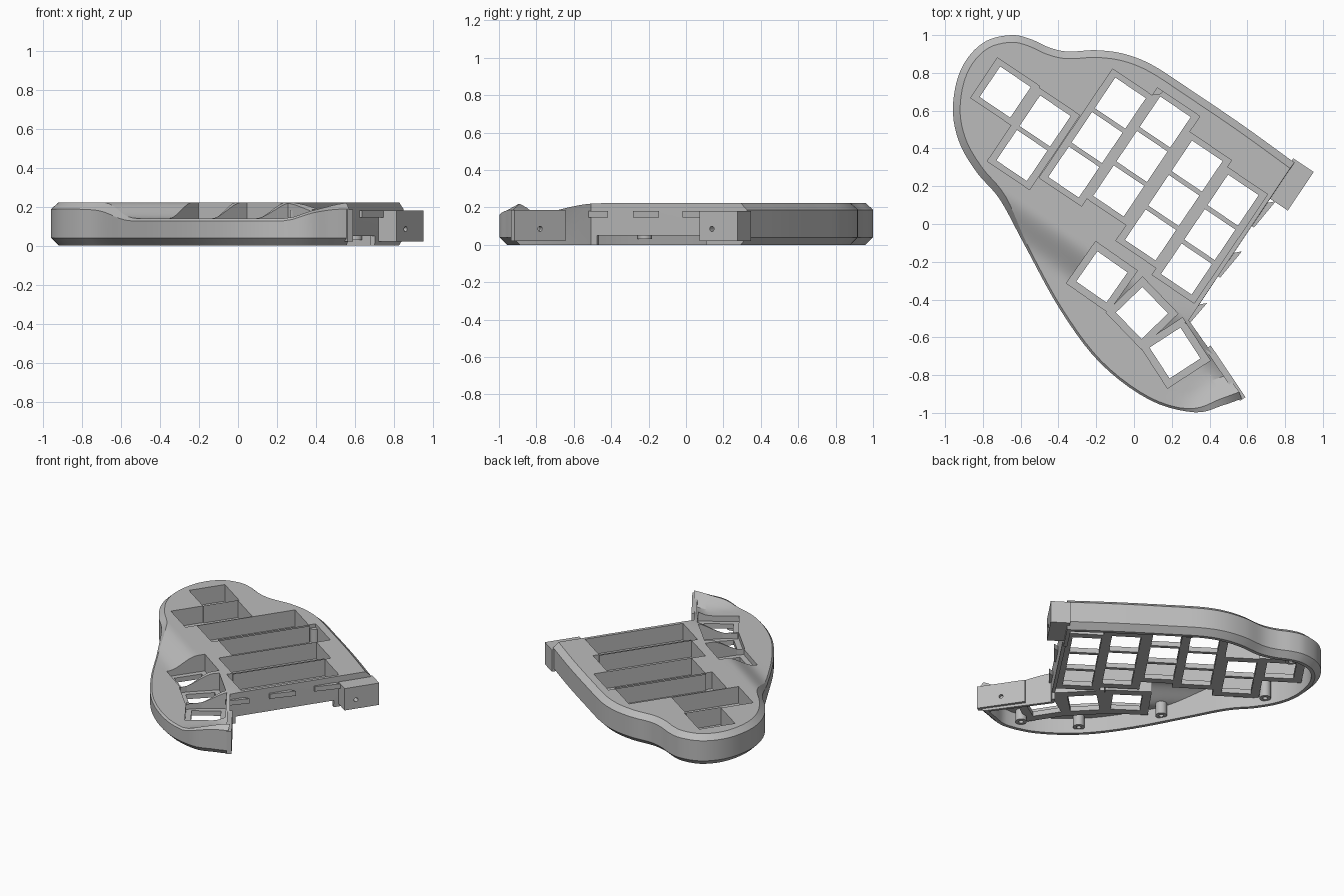
import bpy, bmesh, math
from mathutils import Vector, Matrix

if "Cube" in bpy.data.objects:
    bpy.data.objects.remove(bpy.data.objects["Cube"])

grey = bpy.data.materials.new("case grey")
grey.use_nodes = True
grey.diffuse_color = (0.5, 0.5, 0.5, 1)
grey.node_tree.nodes["Principled BSDF"].inputs["Base Color"].default_value = (0.5, 0.5, 0.5, 1)

# Key grid axes: U runs across the columns, V runs up a column
TILT = math.radians(-34)
U = Vector((math.cos(TILT), math.sin(TILT)))
V = Vector((-U.y, U.x))
EDGE, HIGH, LOW, PLATE = 0.525, 0.222, 0.14, 0.10


def uv(u, v):
    return U * u + V * v


def smooth(t):
    t = min(1, max(0, t))
    return t * t * (3 - 2 * t)


def rise(p):
    """0 in the thumb dip, 1 on the main deck."""
    return max(smooth((V.dot(p) + 0.45) / 0.21), smooth((0.7 * p.x - 0.71 * p.y - 0.86) / 0.18))


def deck(p):
    return LOW + (HIGH - LOW) * rise(p)


def make(name, bm):
    bmesh.ops.recalc_face_normals(bm, faces=bm.faces)
    mesh = bpy.data.meshes.new(name)
    bm.to_mesh(mesh)
    bm.free()
    mesh.materials.append(grey)
    ob = bpy.data.objects.new(name, mesh)
    bpy.context.collection.objects.link(ob)
    return ob


def add_box(bm, centre, size, z0, z1, angle):
    mat = (Matrix.Translation((centre.x, centre.y, (z0 + z1) / 2)) @ Matrix.Rotation(angle, 4, "Z")
           @ Matrix.Diagonal((size[0], size[1], z1 - z0, 1)))
    bmesh.ops.create_cube(bm, size=1, matrix=mat)


def boxes(name, items):
    bm = bmesh.new()
    for item in items:
        add_box(bm, *item)
    return make(name, bm)


def boolean(target, cutter, operation="DIFFERENCE"):
    mod = target.modifiers.new("cut", "BOOLEAN")
    mod.object, mod.operation, mod.solver, mod.use_self = cutter, operation, "EXACT", True
    graph = bpy.context.evaluated_depsgraph_get()
    mesh = bpy.data.meshes.new_from_object(target.evaluated_get(graph))
    target.modifiers.clear()
    target.data = mesh
    bpy.data.objects.remove(cutter)


# Outline: a smooth curve round the back, left and front, then two straight edges
ctrl = [(0.849, 0.325), (0.58, 0.52), (0.3, 0.71), (0.1, 0.84), (-0.05, 0.9), (-0.2, 0.92), (-0.35, 0.913),
        (-0.45, 0.935), (-0.55, 0.98), (-0.65, 1.0), (-0.78, 0.97), (-0.88, 0.88), (-0.94, 0.75),
        (-0.958, 0.58), (-0.92, 0.42), (-0.83, 0.27), (-0.71, 0.13), (-0.58, -0.11), (-0.39, -0.455),
        (-0.18, -0.735), (0.08, -0.93), (0.32, -0.997), (0.47, -0.96), (0.57, -0.925)]
ctrl = [Vector(c) for c in ctrl]
curve = []
for i in range(len(ctrl) - 1):
    a, b, c, d = ctrl[max(i - 1, 0)], ctrl[i], ctrl[i + 1], ctrl[min(i + 2, len(ctrl) - 1)]
    for k in range(5):
        t = k / 5
        curve.append(0.5 * (2 * b + (c - a) * t + (2 * a - 5 * b + 4 * c - d) * t * t
                            + (3 * b - a - 3 * c + d) * t ** 3))
curve.append(ctrl[-1])
notch = uv(EDGE, -0.26)
SIDE = (curve[-1] - notch).normalized()
SIDE_OUT = Vector((-SIDE.y, SIDE.x))
SPINE = Vector((-0.3, 0.05))


def loop(curve_inset, side_inset):
    """Outline moved inwards; curve_inset is a function of the point."""
    pts = []
    last = len(curve) - 1
    for i, p in enumerate(curve):
        tan = (curve[min(i + 1, last)] - curve[max(i - 1, 0)]).normalized()
        q = p - Vector((tan.y, -tan.x)) * -curve_inset(p) * -1
        if i == 0:
            q -= U * side_inset
        if i == last:
            q -= SIDE_OUT * side_inset
        pts.append(q)
    corner = notch - (U + SIDE_OUT).normalized() * side_inset
    end, start = pts[-1], pts[0]
    pts += [end.lerp(corner, k / 10) for k in range(1, 10)]
    pts += [corner.lerp(start, k / 14) for k in range(14)]
    return pts


def solid(name, layers, drop, rings=22):
    """Skin stacked loops, then cap them with rings that follow the deck height."""
    bm = bmesh.new()
    rows = [[bm.verts.new((p.x, p.y, z)) for p, z in layer] for layer in layers]
    top = [p for p, z in layers[-1]]
    for k in range(1, rings):
        ring = [p.lerp(SPINE, k / rings) for p in top]
        rows.append([bm.verts.new((p.x, p.y, deck(p) - drop)) for p in ring])
    n = len(top)
    for a, b in zip(rows, rows[1:]):
        for i in range(n):
            bm.faces.new((a[i], a[(i + 1) % n], b[(i + 1) % n], b[i]))
    tip = bm.verts.new((SPINE.x, SPINE.y, deck(SPINE) - drop))
    for i in range(n):
        bm.faces.new((rows[-1][i], rows[-1][(i + 1) % n], tip))
    bm.faces.new(rows[0])
    return make(name, bm)


outer = loop(lambda p: 0, 0)
foot = loop(lambda p: 0.04, 0)
crest = loop(lambda p: 0.012 + 0.026 * rise(p), 0)
case = solid("keyboard_case", [
    [(p, 0) for p in foot],
    [(p, 0.04) for p in outer],
    [(p, deck(p) - 0.013 - 0.022 * rise(p)) for p in outer],
    [(p, deck(p)) for p in crest]], 0)
inner = loop(lambda p: 0.065, 0.025)
cavity = solid("cavity", [[(p, -0.05) for p in inner], [(p, deck(p) - 0.03) for p in inner]], 0.03)

# Key columns: position of the top key and number of keys
columns = [(-0.956, 0.198, 1), (-0.695, 0.189, 2), (-0.418, 0.49, 3),
           (-0.165, 0.54, 3), (0.105, 0.441, 3), (0.364, 0.398, 3)]
thumbs = [((-0.17, -0.28), -35), ((0.042, -0.471), -46), ((0.217, -0.683), -57)]
HOLE, PITCH = 0.195, 0.22


def wells(name, grow, z0, z1):
    items = []
    for u, v, n in columns:
        mid = uv(u, v - PITCH * (n - 1) / 2)
        items.append((mid, (HOLE + 0.075 + grow, HOLE + 0.06 + PITCH * (n - 1) + grow), z0, z1, TILT))
    for c, deg in thumbs:
        size = HOLE + 0.075 + grow
        items.append((Vector(c), (size, size), z0, z1, math.radians(deg)))
    return boxes(name, items)


# Hollow underside, leaving a tray round every well
boolean(cavity, wells("trays", 0.04, PLATE - 0.035, 0.5))
boolean(case, cavity)
boolean(case, wells("wells", 0, PLATE, 0.6))
holes = [(uv(u, v - PITCH * k), (HOLE, HOLE), -0.2, 0.55, TILT) for u, v, n in columns for k in range(n)]
holes += [(Vector(c), (HOLE, HOLE), -0.2, 0.55, math.radians(d)) for c, d in thumbs]
boolean(case, boxes("key_holes", holes))
# Open slot under the straight edge
boolean(case, boxes("edge_gap", [(uv(EDGE, 0.13), (0.12, 0.7), -0.1, 0.05, TILT)]))


def drill(target, centre, z, axis):
    bm = bmesh.new()
    turn = Vector((axis.x, axis.y, 0)).to_track_quat("Z", "Y").to_matrix().to_4x4()
    bmesh.ops.create_cone(bm, cap_ends=True, segments=16, radius1=0.014, radius2=0.014, depth=0.3,
                          matrix=Matrix.Translation((centre.x, centre.y, z)) @ turn)
    boolean(target, make("drill", bm))


# Joining tabs at both ends of the straight edges
back_tab = boxes("back_joining_tab", [(uv(0.57, 0.637), (0.13, 0.246), 0.02, 0.18, TILT)])
drill(back_tab, uv(0.6, 0.595), 0.085, U)
mid = notch.lerp(curve[-1], 0.68) + SIDE_OUT * 0.004
thumb_tab = boxes("thumb_joining_tab", [(mid, (0.33, 0.035), 0.02, 0.185, math.atan2(SIDE.y, SIDE.x))])
drill(thumb_tab, mid, 0.085, SIDE_OUT)

# Hooks along the straight edge
for i, (v0, v1) in enumerate([(-0.285, -0.13), (0.02, 0.2), (0.34, 0.52)]):
    bm = bmesh.new()
    profile = [uv(0.515, v0), uv(0.537, v0), uv(0.555, v1), uv(0.515, v1 - 0.04)]
    face = bm.faces.new([bm.verts.new((p.x, p.y, 0.145)) for p in profile])
    out = bmesh.ops.extrude_face_region(bm, geom=[face])["geom"]
    bmesh.ops.translate(bm, vec=(0, 0, 0.035), verts=[g for g in out if isinstance(g, bmesh.types.BMVert)])
    make(f"edge_hook_{i + 1}", bm)

# Screw bosses under the deck
spots = [(0.24, -0.88), (-0.1, -0.69), (-0.42, -0.22), (-0.8, 0.4), (-0.62, 0.88), (0.12, 0.72), (0.6, 0.41)]
for i, spot in enumerate(spots):
    p = Vector(spot)
    bm = bmesh.new()
    rows = []
    for r, z in [(0.016, 0.07), (0.016, 0.03), (0.038, 0.03), (0.038, deck(p) - 0.025)]:
        rows.append([bm.verts.new((p.x + r * math.cos(k * math.pi / 12), p.y + r * math.sin(k * math.pi / 12), z))
                     for k in range(24)])
    for a, b in zip(rows, rows[1:]):
        for k in range(24):
            bm.faces.new((a[k], a[(k + 1) % 24], b[(k + 1) % 24], b[k]))
    bm.faces.new(rows[0])
    bm.faces.new(rows[-1])
    make(f"screw_boss_{i + 1}", bm)

# Smooth curved walls, keep the creases sharp
bpy.ops.object.select_all(action="DESELECT")
for ob in bpy.context.collection.objects:
    if ob.type == "MESH":
        ob.select_set(True)
        bpy.context.view_layer.objects.active = ob
bpy.ops.object.shade_smooth_by_angle(angle=math.radians(25))
